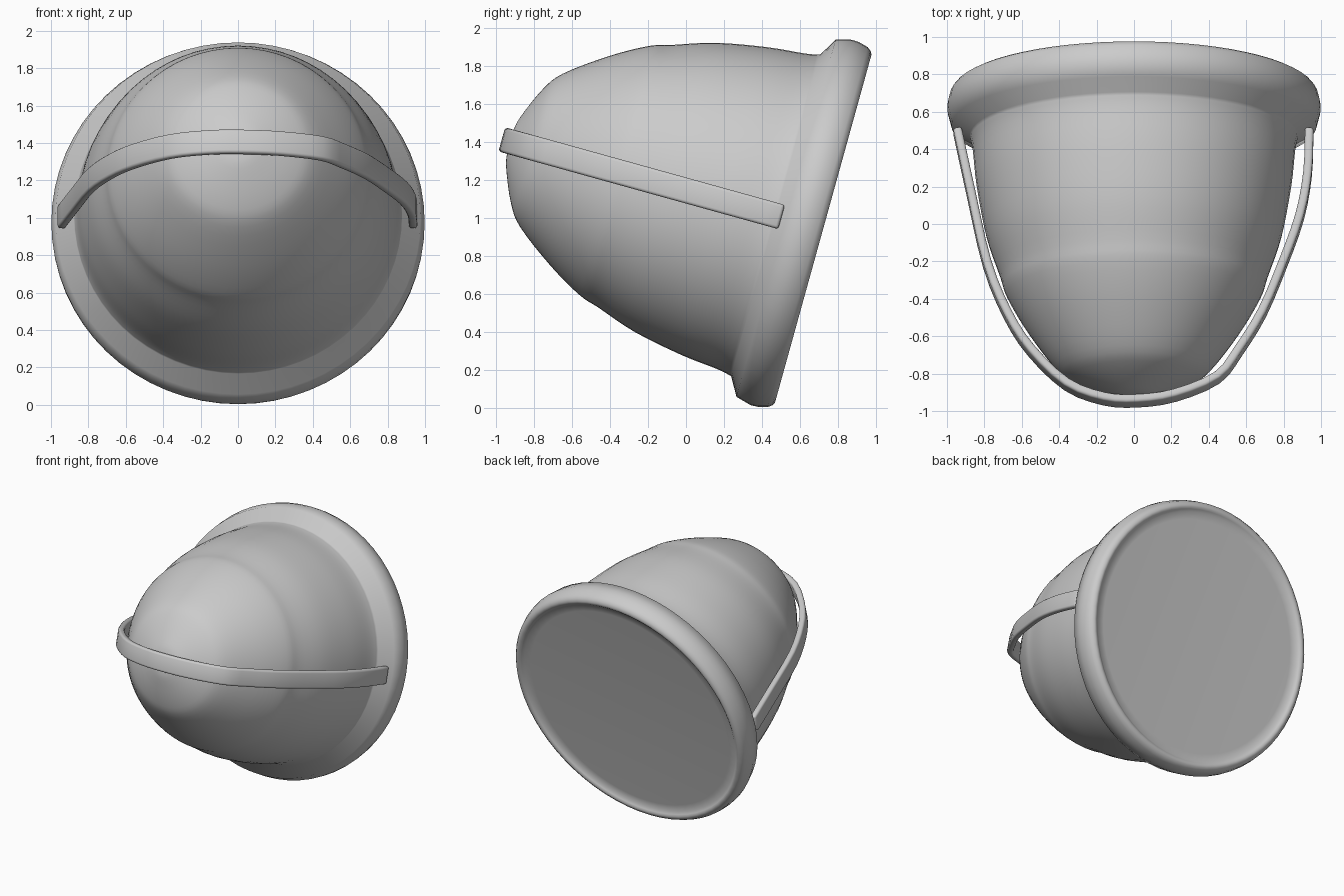
import bpy, bmesh, math
from mathutils import Matrix, Vector

if "Cube" in bpy.data.objects:
    bpy.data.objects.remove(bpy.data.objects["Cube"])

# Local frame: Z is the dome axis, tilted up and towards the front
FRAME = Matrix.Translation((0, 0.7225, 0.943)) @ Matrix.Rotation(math.radians(74.5), 4, 'X')


def smooth_path(pts, n=4):
    """Catmull-Rom curve through 2D points."""
    p = [Vector(q) for q in pts]
    p = [2 * p[0] - p[1]] + p + [2 * p[-1] - p[-2]]
    out = []
    for a, b, c, d in zip(p, p[1:], p[2:], p[3:]):
        for i in range(n):
            t = i / n
            out.append(0.5 * (2 * b + (c - a) * t + (2 * a - 5 * b + 4 * c - d) * t * t
                              + (3 * b - a - 3 * c + d) * t ** 3))
    return out + [p[-2]]


def finish(name, bm, angle):
    bmesh.ops.remove_doubles(bm, verts=bm.verts, dist=1e-5)
    bmesh.ops.recalc_face_normals(bm, faces=bm.faces)
    bm.transform(FRAME)
    mesh = bpy.data.meshes.new(name)
    bm.to_mesh(mesh)
    bm.free()
    ob = bpy.data.objects.new(name, mesh)
    bpy.context.collection.objects.link(ob)
    bpy.ops.object.select_all(action='DESELECT')
    ob.select_set(True)
    bpy.context.view_layer.objects.active = ob
    bpy.ops.object.shade_smooth_by_angle(angle=math.radians(angle))
    return ob


def lathe(name, profile, steps=64, angle=40):
    """Spin (radius, height) points around the local axis."""
    bm = bmesh.new()
    vs = [bm.verts.new((r, 0, z)) for r, z in profile]
    es = [bm.edges.new(e) for e in zip(vs, vs[1:])]
    bmesh.ops.spin(bm, geom=vs + es, cent=(0, 0, 0), axis=(0, 0, 1),
                   angle=2 * math.pi, steps=steps, use_merge=True)
    return finish(name, bm, angle)


# Rounded rim with a slightly recessed back, flowing into the dome
rim = [(0, 0.025), (0.85, 0.025), (0.905, 0.022), (0.922, 0.008), (0.935, 0), (0.95, 0),
       (0.968, 0.01), (0.983, 0.03), (0.996, 0.08), (0.998, 0.12), (0.976, 0.203)]
dome = smooth_path([
    (0.878, 0.26), (0.862, 0.34), (0.841, 0.54), (0.79, 0.81), (0.717, 1.03), (0.68, 1.143),
    (0.573, 1.33), (0.42, 1.538), (0.31, 1.62), (0.14, 1.693), (0.06, 1.71), (0, 1.713)])
lathe("dome_with_rim", rim + dome, angle=75)

# Strap looping around the front of the dome
path = smooth_path([
    (-0.945, 0.228), (-0.873, 0.572), (-0.785, 0.972), (-0.675, 1.252), (-0.55, 1.452),
    (-0.36, 1.64), (-0.16, 1.72), (0.02, 1.731), (0.22, 1.7), (0.445, 1.602),
    (0.56, 1.452), (0.685, 1.242), (0.795, 0.972), (0.885, 0.712), (0.928, 0.472),
    (0.937, 0.228)], 3)
bm = bmesh.new()
rows = [[bm.verts.new((x, y, z)) for y in (-0.066, 0.066)] for x, z in path]
for a, b in zip(rows, rows[1:]):
    bm.faces.new((a[0], b[0], b[1], a[1]))
strap = finish("strap", bm, 40)
solid = strap.modifiers.new("thickness", 'SOLIDIFY')
solid.thickness, solid.offset = 0.046, 0
bevel = strap.modifiers.new("soft_edges", 'BEVEL')
bevel.width, bevel.segments = 0.016, 3
